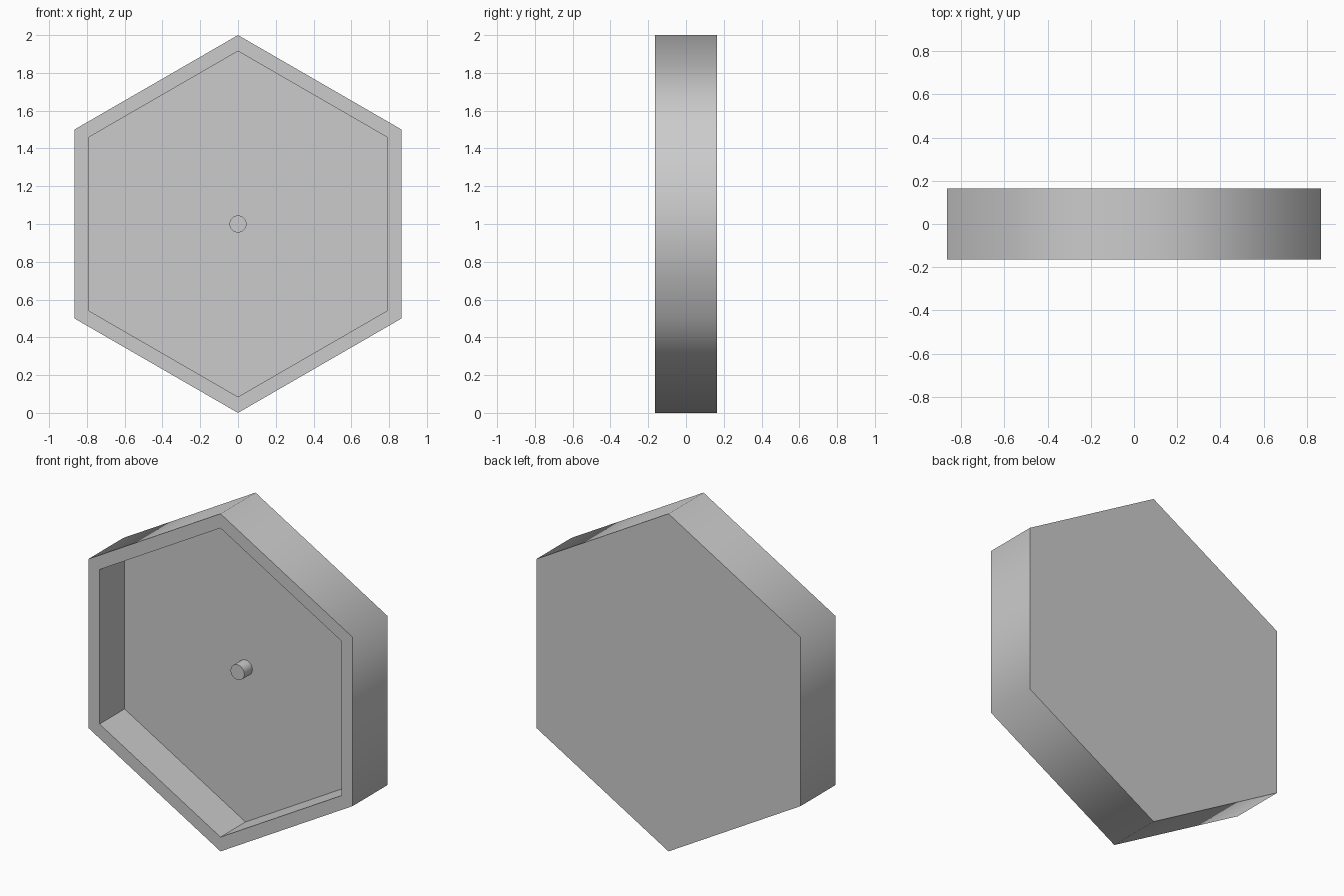
import bpy, bmesh
from math import sin, cos, tau

cube = bpy.data.objects.get("Cube")
if cube:
    bpy.data.objects.remove(cube, do_unlink=True)

# Single grey colour
grey = bpy.data.materials.new("grey")
grey.use_nodes = True
colour = (0.6, 0.6, 0.6, 1)
grey.diffuse_color = colour
grey.node_tree.nodes["Principled BSDF"].inputs["Base Color"].default_value = colour


def lathe(name, sides, rings, smooth_strips):
    """Solid from (radius, y) rings around the y axis, closed at both ends."""
    bm = bmesh.new()
    loops = [[bm.verts.new((r * sin(tau * i / sides), y, 1 + r * cos(tau * i / sides)))
              for i in range(sides)] for r, y in rings]
    for s, (a, b) in enumerate(zip(loops, loops[1:])):
        for i in range(sides):
            j = (i + 1) % sides
            face = bm.faces.new((a[i], a[j], b[j], b[i]))
            face.smooth = s in smooth_strips
    bm.faces.new(loops[0])
    bm.faces.new(loops[-1])
    # Keep every rim crisp
    for loop in loops:
        for i in range(sides):
            bm.edges.get((loop[i - 1], loop[i])).smooth = False
    bmesh.ops.recalc_face_normals(bm, faces=bm.faces)
    mesh = bpy.data.meshes.new(name)
    bm.to_mesh(mesh)
    bm.free()
    mesh.materials.append(grey)
    obj = bpy.data.objects.new(name, mesh)
    bpy.context.collection.objects.link(obj)
    return obj


half_depth, floor = 0.164, 0.07

# Hexagonal tray, open to the front
lathe("hexagon_tray", 6, [(1, half_depth), (1, -half_depth),
                          (0.915, -half_depth), (0.915, floor)], {0})

# Small round post on the tray floor
lathe("centre_post", 32, [(0.045, floor + 0.01), (0.045, -0.005)], {0})
